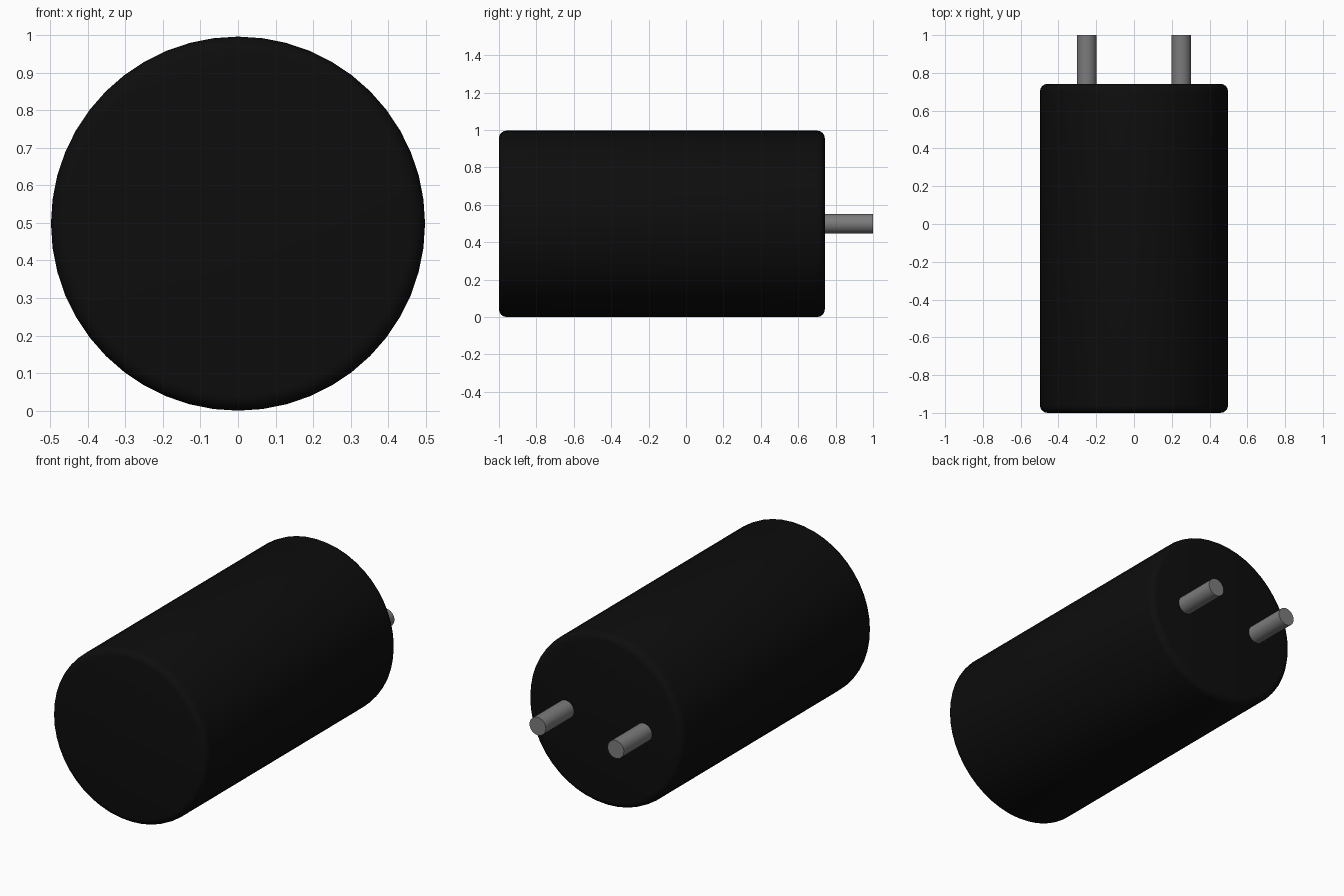
import bpy
import math

cube = bpy.data.objects.get("Cube")
if cube:
    bpy.data.objects.remove(cube, do_unlink=True)


def make_material(name, value, roughness):
    mat = bpy.data.materials.new(name)
    mat.use_nodes = True
    colour = (value, value, value, 1.0)
    mat.diffuse_color = colour
    shader = mat.node_tree.nodes["Principled BSDF"]
    shader.inputs["Base Color"].default_value = colour
    shader.inputs["Roughness"].default_value = roughness
    return mat


def cylinder_y(name, x, z, radius, y0, y1, sides, mat, bevel=0.0):
    """Smooth cylinder lying along the y axis from y0 to y1."""
    bpy.ops.mesh.primitive_cylinder_add(
        vertices=sides, radius=radius, depth=y1 - y0,
        location=(x, (y0 + y1) / 2, z), rotation=(math.pi / 2, 0, 0))
    obj = bpy.context.object
    obj.name = name
    obj.data.materials.append(mat)
    if bevel:
        mod = obj.modifiers.new("rounded_rims", 'BEVEL')
        mod.width = bevel
        mod.segments = 4
        mod.limit_method = 'ANGLE'
        mod.angle_limit = math.radians(40)
        bpy.ops.object.modifier_apply(modifier=mod.name)
    bpy.ops.object.shade_smooth_by_angle(angle=math.radians(30))
    return obj


black = make_material("black_casing", 0.004, 0.5)
grey = make_material("grey_metal", 0.2, 0.4)

# Main can with rounded rims
RADIUS = 0.498
cylinder_y("casing", 0, RADIUS, RADIUS, -1.0, 0.742, 48, black, bevel=0.04)

# Pair of terminal pins at the back, seated slightly into the can
for side, x in (("left", 0.25), ("right", -0.25)):
    cylinder_y("terminal_pin_" + side, x, RADIUS, 0.052, 0.70, 1.0, 32, grey)
